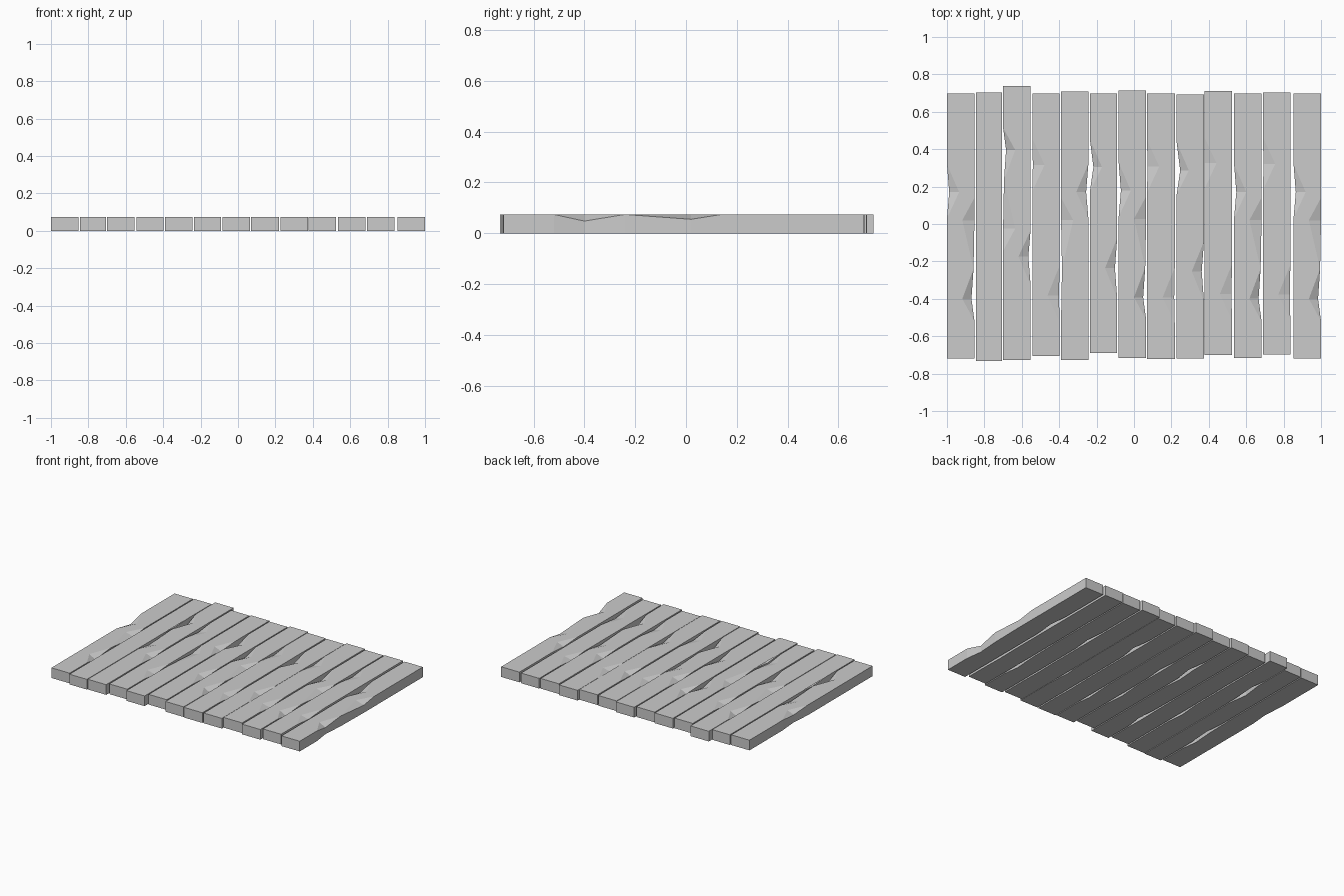
import bpy, bmesh

if "Cube" in bpy.data.objects:
    bpy.data.objects.remove(bpy.data.objects["Cube"])

H = 0.074   # plank thickness

# Worn-edge patterns: (y, inset, drop) along the left and right sides
STYLES = {
    "A": ([(0.04, 0, 0), (0.18, 0.012, 0.02), (0.33, 0, 0)],
          [(-0.51, 0, 0), (-0.39, 0.016, 0.026), (-0.23, 0.005, 0),
           (0.03, 0, 0.019), (0.15, 0, 0)]),
    "B": ([(0.17, 0, 0), (0.30, 0.019, 0.022), (0.45, 0, 0)],
          [(-0.40, 0, 0), (-0.24, 0.012, 0.02), (-0.08, 0, 0)]),
    "C": ([(0.18, 0, 0), (0.32, 0.002, 0.015), (0.46, 0, 0)],
          [(-0.52, 0, 0), (-0.38, 0.003, 0.015), (-0.22, 0, 0)]),
}

# x min, x max, y min, y max, style, flip x, flip y
PLANKS = [
    (-1.000, -0.853, -0.718, 0.698, "A", 1, 1),
    (-0.845, -0.705, -0.732, 0.703, "B", -1, 1),
    (-0.700, -0.553, -0.727, 0.738, "A", -1, -1),
    (-0.543, -0.398, -0.705, 0.698, "C", 1, 1),
    (-0.390, -0.244, -0.726, 0.708, "A", -1, 1),
    (-0.236, -0.090, -0.690, 0.698, "B", 1, 1),
    (-0.082, 0.065, -0.717, 0.713, "A", 1, 1),
    (0.070, 0.218, -0.722, 0.698, "C", 1, 1),
    (0.228, 0.374, -0.720, 0.693, "B", 1, 1),
    (0.376, 0.524, -0.701, 0.711, "C", 1, 1),
    (0.535, 0.682, -0.717, 0.698, "A", 1, 1),
    (0.690, 0.836, -0.699, 0.703, "C", 1, 1),
    (0.853, 1.000, -0.718, 0.698, "A", 1, 1),
]


def make_plank(index, x0, x1, y0, y1, style, fx, fy):
    bm = bmesh.new()
    cx, cy = (x0 + x1) / 2, (y0 + y1) / 2
    hw, hl = (x1 - x0) / 2, (y1 - y0) / 2

    def vert(x, y, z):
        return bm.verts.new((cx + fx * x, cy + fy * y, z))

    lid, base, ends = [], [], []
    for sign, pattern in zip((-1, 1), STYLES[style]):
        chain = [(-hl, 0, 0)] + pattern + [(hl, 0, 0)]
        top = [vert(sign * (hw - i), y, H - d) for y, i, d in chain]
        bot = [vert(sign * (hw - i), y, 0) for y, i, d in chain]
        edge = []
        for k, (y, i, d) in enumerate(chain):
            if d:   # sloping chip on the top edge
                inner = vert(sign * (hw - 0.065), y, H)
                bm.faces.new((top[k - 1], top[k], inner))
                bm.faces.new((top[k], top[k + 1], inner))
                edge.append(inner)
            else:
                edge.append(top[k])
        # side wall
        for k in range(len(chain) - 1):
            bm.faces.new((top[k], top[k + 1], bot[k + 1], bot[k]))
        lid.append(edge)
        base.append(bot)
        ends.append((top, bot))

    # top, underside and both ends
    bm.faces.new(lid[0] + lid[1][::-1])
    bm.faces.new(base[0] + base[1][::-1])
    (lt, lb), (rt, rb) = ends
    for k in (0, -1):
        bm.faces.new((lt[k], rt[k], rb[k], lb[k]))

    bmesh.ops.triangulate(bm, faces=[f for f in bm.faces if len(f.verts) > 4])
    bmesh.ops.recalc_face_normals(bm, faces=bm.faces)
    name = f"plank_{index:02d}"
    mesh = bpy.data.meshes.new(name)
    bm.to_mesh(mesh)
    bm.free()
    bpy.context.collection.objects.link(bpy.data.objects.new(name, mesh))


for n, spec in enumerate(PLANKS, 1):
    make_plank(n, *spec)
